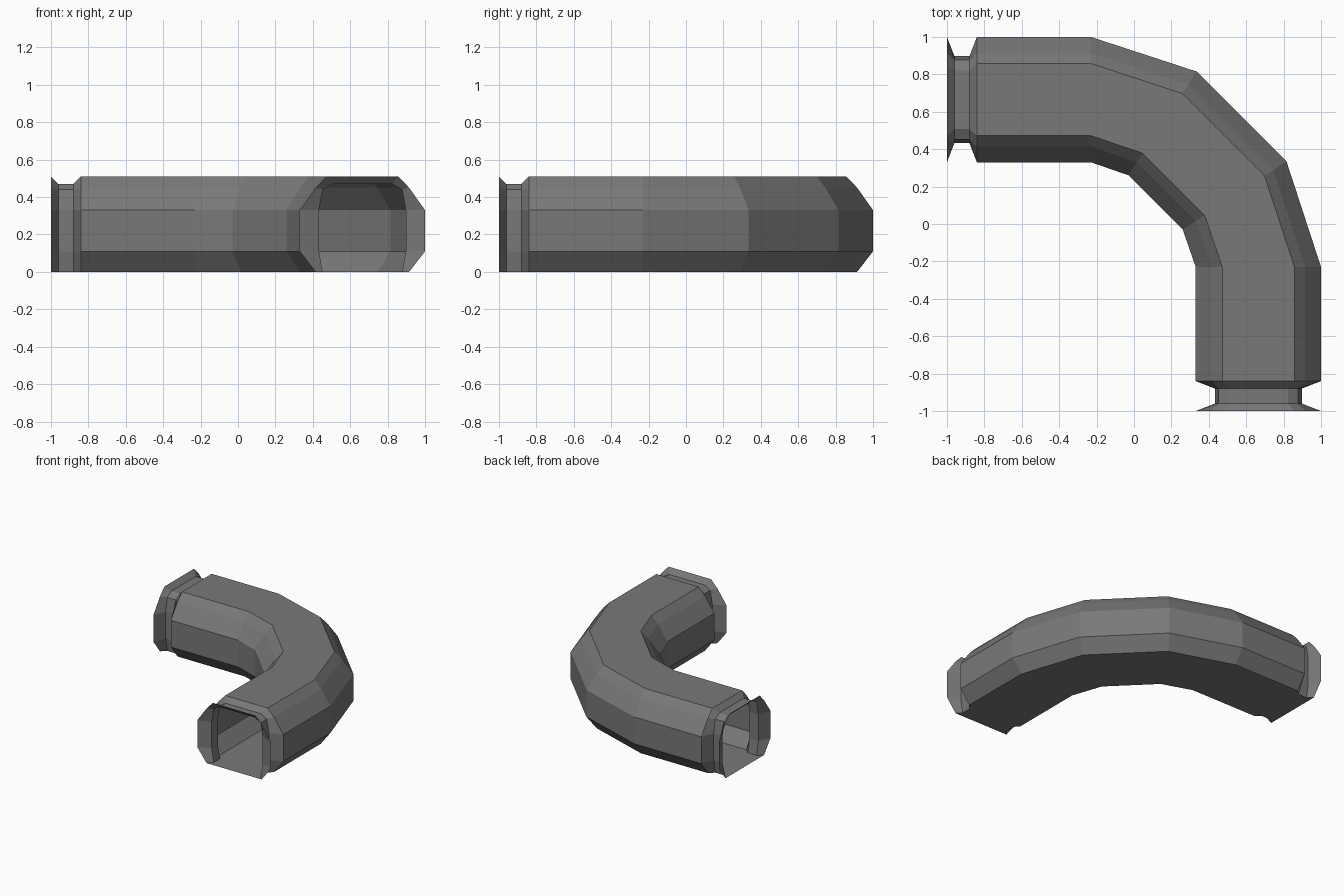
import bpy, bmesh

if "Cube" in bpy.data.objects:
    bpy.data.objects.remove(bpy.data.objects["Cube"])

# One flat grey for the whole duct
grey = bpy.data.materials.new("dark grey metal")
grey.diffuse_color = (0.19, 0.19, 0.19, 1)
grey.use_nodes = True
grey.node_tree.nodes["Principled BSDF"].inputs["Base Color"].default_value = grey.diffuse_color


def mirrored(half):
    """Close a half profile (offset, z) listed bottom to top."""
    return half + [(-o, z) for o, z in reversed(half)]


# Cross-sections: full pipe and narrow neck
PIPE = mirrored([(0.25, 0), (0.335, 0.11), (0.335, 0.33), (0.25, 0.45), (0.193, 0.51)])
NECK = mirrored([(0.213, 0), (0.232, 0.11), (0.232, 0.33), (0.213, 0.44), (0.158, 0.47)])

# Stations along first half: centre, outward direction, profile
C = 0.665
half = [((x, C), (0, 1), p) for x, p in
        [(-1, PIPE), (-0.96, NECK), (-0.88, NECK), (-0.84, PIPE), (-0.23, PIPE)]]
half.append(((0.152, 0.538), (0.545, 0.828), PIPE))
# The second half swaps x and y
stations = half + [((c[1], c[0]), (d[1], d[0]), p) for c, d, p in reversed(half)]

# Sweep the profiles into an open-ended shell
bm = bmesh.new()
rings = [[bm.verts.new((c[0] + d[0] * o, c[1] + d[1] * o, z)) for o, z in p]
         for c, d, p in stations]
n = len(PIPE)
for a, b in zip(rings, rings[1:]):
    for i in range(n):
        j = (i + 1) % n
        bm.faces.new((a[i], a[j], b[j], b[i]))
bmesh.ops.recalc_face_normals(bm, faces=bm.faces)
# Make sure the floor faces point down (outward)
floor = [f for f in bm.faces if f.calc_center_median().z < 0.001]
if floor[0].normal.z > 0:
    bmesh.ops.reverse_faces(bm, faces=bm.faces)

mesh = bpy.data.meshes.new("curved_duct")
bm.to_mesh(mesh)
bm.free()
mesh.materials.append(grey)
duct = bpy.data.objects.new("curved_duct", mesh)
bpy.context.collection.objects.link(duct)
